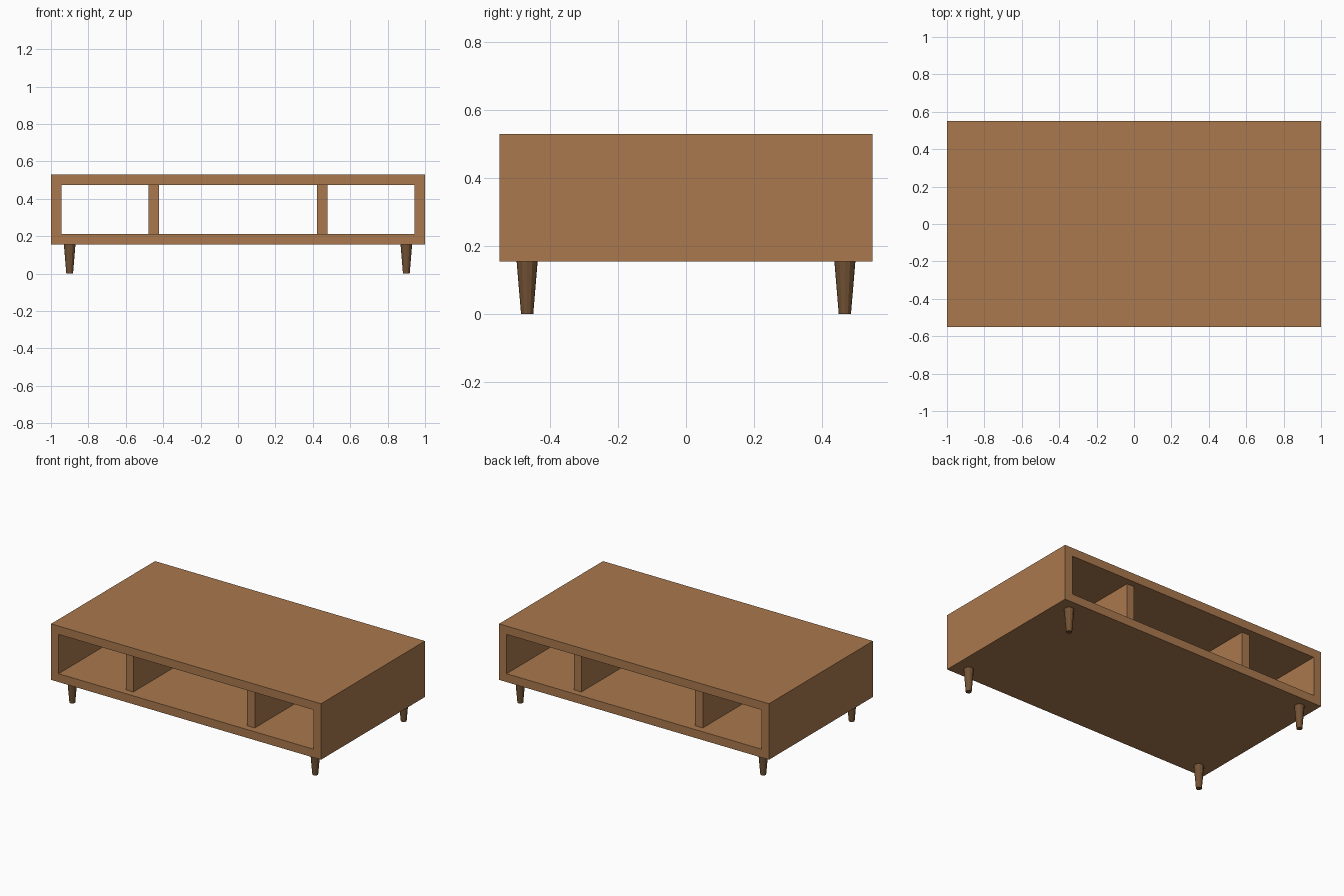
import bpy, bmesh

if "Cube" in bpy.data.objects:
    bpy.data.objects.remove(bpy.data.objects["Cube"])

WIDTH, DEPTH = 2.0, 1.1
Z0, Z1 = 0.155, 0.53
T = 0.056


def material(name, color):
    m = bpy.data.materials.new(name)
    m.diffuse_color = color
    m.use_nodes = True
    m.node_tree.nodes["Principled BSDF"].inputs["Base Color"].default_value = m.diffuse_color
    return m


wood = material("oak_wood", (0.40, 0.19, 0.075, 1))
dark = material("dark_wood", (0.17, 0.085, 0.035, 1))


def add_object(name, bm, mat, location=(0, 0, 0)):
    bmesh.ops.recalc_face_normals(bm, faces=bm.faces)
    mesh = bpy.data.meshes.new(name)
    bm.to_mesh(mesh)
    bm.free()
    mesh.materials.append(mat)
    ob = bpy.data.objects.new(name, mesh)
    ob.location = location
    bpy.context.collection.objects.link(ob)
    return ob


# Case: rectangular ring profile extruded front to back, open at both ends
def rect(bm, x, z0, z1):
    return [bm.verts.new((px, -DEPTH / 2, pz))
            for px, pz in ((-x, z0), (x, z0), (x, z1), (-x, z1))]


bm = bmesh.new()
outer = rect(bm, WIDTH / 2, Z0, Z1)
inner = rect(bm, WIDTH / 2 - T, Z0 + T, Z1 - T)
ring = []
for i in range(4):
    j = (i + 1) % 4
    ring.append(bm.faces.new((outer[i], outer[j], inner[j], inner[i])))
ext = bmesh.ops.extrude_face_region(bm, geom=ring, use_keep_orig=True)
back = [v for v in ext["geom"] if isinstance(v, bmesh.types.BMVert)]
bmesh.ops.translate(bm, verts=back, vec=(0, DEPTH, 0))
add_object("case", bm, wood)

# Dividers: upright panels set back slightly from both open faces
for side, sx in (("left", -1), ("right", 1)):
    bm = bmesh.new()
    bmesh.ops.create_cube(bm, size=1)
    bmesh.ops.scale(bm, verts=bm.verts, vec=(T, DEPTH - 0.09, Z1 - Z0 - 2 * T))
    add_object(f"{side}_divider", bm, wood, (sx * 0.45, 0, (Z0 + Z1) / 2))

# Legs: tapered low-poly pegs at the corners
for side, sx in (("left", -1), ("right", 1)):
    for end, sy in (("front", -1), ("back", 1)):
        bm = bmesh.new()
        bmesh.ops.create_cone(bm, cap_ends=True, segments=12,
                              radius1=0.018, radius2=0.031, depth=Z0)
        add_object(f"{end}_{side}_leg", bm, dark, (sx * 0.9, sy * 0.468, Z0 / 2))
